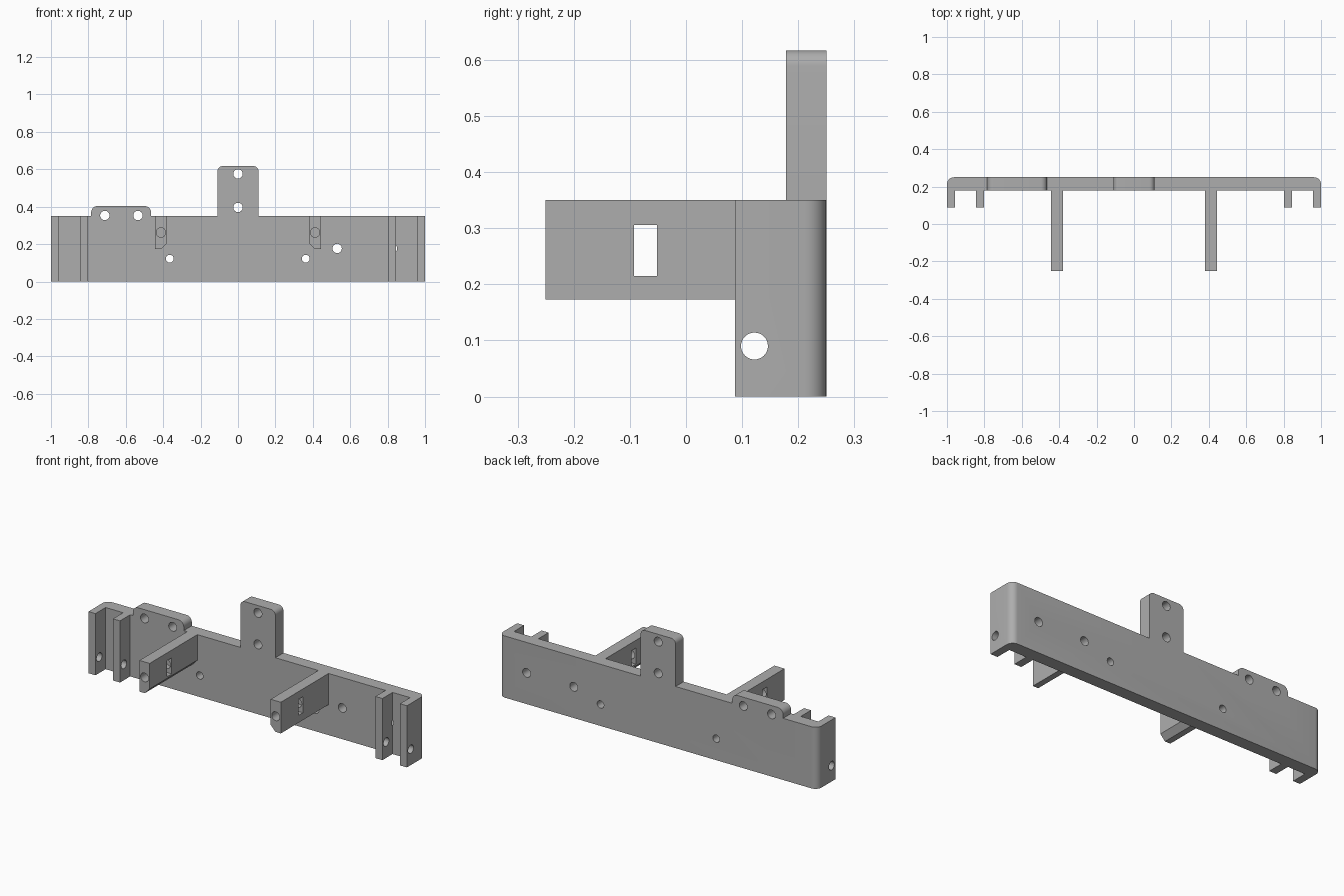
import bpy, bmesh, math
from mathutils import Vector, Matrix

if "Cube" in bpy.data.objects:
    bpy.data.objects.remove(bpy.data.objects["Cube"], do_unlink=True)

grey = bpy.data.materials.new("matte grey")
grey.use_nodes = True
COLOUR = (0.42, 0.42, 0.42, 1)
grey.diffuse_color = COLOUR
grey.node_tree.nodes["Principled BSDF"].inputs["Base Color"].default_value = COLOUR


def round_corners(points, steps=8):
    """Points are (u, v) or (u, v, radius); radii apply to square corners."""
    out = []
    for i, p in enumerate(points):
        c = Vector(p[:2])
        if len(p) == 2:
            out.append(c)
            continue
        a = (Vector(points[i - 1][:2]) - c).normalized() * p[2]
        b = (Vector(points[(i + 1) % len(points)][:2]) - c).normalized() * p[2]
        for k in range(steps + 1):
            t = k / steps * math.pi / 2
            out.append(c + a * (1 - math.sin(t)) + b * (1 - math.cos(t)))
    return out


def prism(name, points, lo, hi, axis):
    """Extrude a profile: axis z uses (x, y), axis y uses (x, z)."""
    bm = bmesh.new()
    place = (lambda p, d: (p[0], p[1], d)) if axis == "z" else (lambda p, d: (p[0], d, p[1]))
    face = bm.faces.new([bm.verts.new(place(p, lo)) for p in round_corners(points)])
    new = bmesh.ops.extrude_face_region(bm, geom=[face])["geom"]
    shift = Vector(place((0, 0), hi - lo))
    bmesh.ops.translate(bm, vec=shift, verts=[v for v in new if isinstance(v, bmesh.types.BMVert)])
    bmesh.ops.recalc_face_normals(bm, faces=bm.faces)
    return to_object(name, bm)


def to_object(name, bm):
    mesh = bpy.data.meshes.new(name)
    bm.to_mesh(mesh)
    bm.free()
    mesh.materials.append(grey)
    obj = bpy.data.objects.new(name, mesh)
    bpy.context.collection.objects.link(obj)
    return obj


def drill(centre, radius, length, axis):
    """Round cutter along x or y."""
    bm = bmesh.new()
    turn = Matrix.Rotation(math.pi / 2, 4, "Y" if axis == "x" else "X")
    bmesh.ops.create_cone(bm, cap_ends=True, segments=32, radius1=radius, radius2=radius,
                          depth=length, matrix=Matrix.Translation(centre) @ turn)
    return to_object("hole_cutter", bm)


def combine(body, tool, operation):
    mod = body.modifiers.new(operation, "BOOLEAN")
    mod.operation, mod.solver, mod.object = operation, "EXACT", tool
    bpy.context.view_layer.objects.active = body
    bpy.ops.object.modifier_apply(modifier=mod.name)
    bpy.data.objects.remove(tool, do_unlink=True)


BACK, FACE, RIB = 0.25, 0.178, 0.087
HEIGHT = 0.35

# Back plate with a pair of ribs at each end
half = [(0.802, FACE), (0.802, RIB), (0.846, RIB), (0.846, FACE),
        (0.956, FACE), (0.956, RIB), (1, RIB), (1, BACK, 0.038)]
mirrored = [(-p[0], *p[1:]) for p in reversed(half)]
bracket = prism("mounting_bracket", half + mirrored, 0, HEIGHT, "z")

# Upright tabs: centre and right side
for left, right, top, r in ((-0.11, 0.11, 0.617, 0.028), (-0.785, -0.465, 0.403, 0.033)):
    outline = [(left, 0.25), (right, 0.25), (right, top, r), (left, top, r)]
    combine(bracket, prism("tab", outline, FACE, BACK, "y"), "UNION")

# Forward arms, bevelled on the lower inner edge
for s in (-1, 1):
    outline = [(s * 0.444, HEIGHT), (s * 0.444, 0.173), (s * 0.41, 0.173),
               (s * 0.38, 0.205), (s * 0.38, HEIGHT)]
    combine(bracket, prism("arm", outline, -0.25, 0.2, "y"), "UNION")

# Nut slots through the arms and screw holes in their tips
for s in (-1, 1):
    x = s * 0.412
    slot = [(x - 0.06, 0.215), (x + 0.06, 0.215), (x + 0.06, 0.306), (x - 0.06, 0.306)]
    combine(bracket, prism("slot_cutter", slot, -0.093, -0.052, "y"), "DIFFERENCE")
    combine(bracket, drill((x, -0.15, 0.262), 0.025, 0.26, "y"), "DIFFERENCE")
    # Pin holes across each pair of ribs
    combine(bracket, drill((s * 0.9, 0.122, 0.09), 0.024, 0.3, "x"), "DIFFERENCE")

# Screw holes through the plate and tabs
holes = [(0, 0.575, 0.025), (0, 0.396, 0.025), (-0.712, 0.353, 0.025), (-0.535, 0.353, 0.025),
         (-0.365, 0.122, 0.021), (0.362, 0.122, 0.021), (0.53, 0.177, 0.025), (0.826, 0.177, 0.025)]
for x, z, r in holes:
    combine(bracket, drill((x, 0.225, z), r, 0.1, "y"), "DIFFERENCE")

bpy.ops.object.select_all(action="DESELECT")
bracket.select_set(True)
bpy.context.view_layer.objects.active = bracket
bpy.ops.object.shade_smooth_by_angle(angle=math.radians(30))
